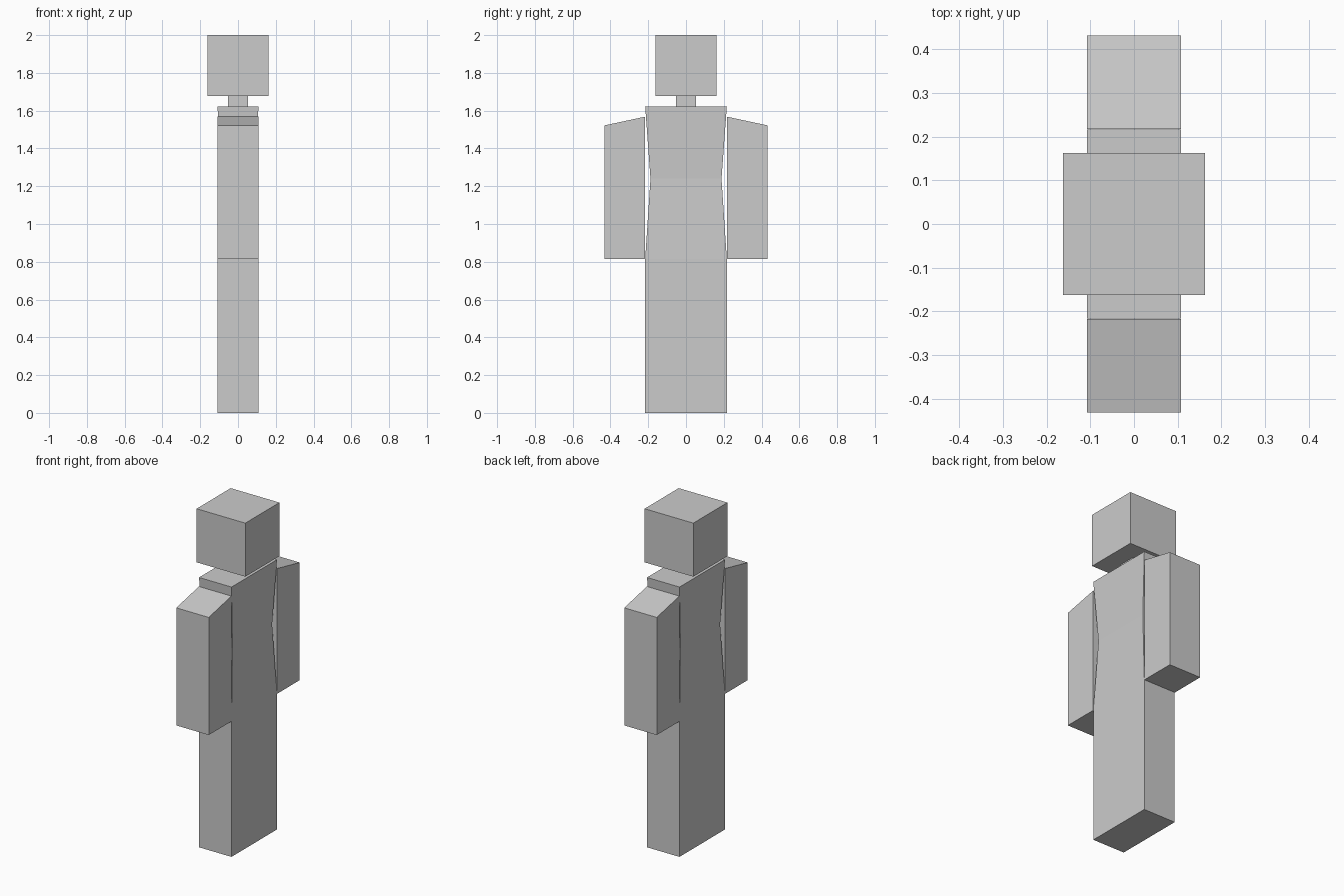
import bpy

if "Cube" in bpy.data.objects:
    bpy.data.objects.remove(bpy.data.objects["Cube"])

grey = bpy.data.materials.new("plain grey")
grey.diffuse_color = (0.6, 0.6, 0.6, 1)
grey.use_nodes = True
grey.node_tree.nodes["Principled BSDF"].inputs["Base Color"].default_value = grey.diffuse_color


def loft(name, rings):
    """Stack of rectangles given as (x half width, y min, y max, z min-y side, z max-y side)."""
    verts, faces = [], []
    for hx, y0, y1, z0, z1 in rings:
        verts += [(-hx, y0, z0), (hx, y0, z0), (hx, y1, z1), (-hx, y1, z1)]
    for r in range(len(rings) - 1):
        for i in range(4):
            a, b = r * 4 + i, r * 4 + (i + 1) % 4
            faces.append((a, b, b + 4, a + 4))
    n = len(verts)
    faces += [(3, 2, 1, 0), (n - 4, n - 3, n - 2, n - 1)]
    mesh = bpy.data.meshes.new(name)
    mesh.from_pydata(verts, [], faces)
    mesh.materials.append(grey)
    obj = bpy.data.objects.new(name, mesh)
    bpy.context.collection.objects.link(obj)
    return obj


def block(name, hx, hy, z0, z1):
    return loft(name, [(hx, -hy, hy, z, z) for z in (z0, z1)])


# Head and neck
block("head", 0.162, 0.162, 1.678, 2.0)
block("neck", 0.052, 0.052, 1.622, 1.678)

# Legs and waisted torso in one body
loft("body", [(hx, -hy, hy, z, z) for hx, hy, z in
              ((0.108, 0.216, 0), (0.108, 0.216, 0.815),
               (0.095, 0.188, 1.24), (0.108, 0.216, 1.622))])

# Arms with sloping shoulders
loft("back_arm", [(0.108, 0.217, 0.432, 0.815, 0.815),
                  (0.108, 0.217, 0.432, 1.568, 1.522)])
loft("front_arm", [(0.108, -0.432, -0.217, 0.815, 0.815),
                   (0.108, -0.432, -0.217, 1.522, 1.568)])
